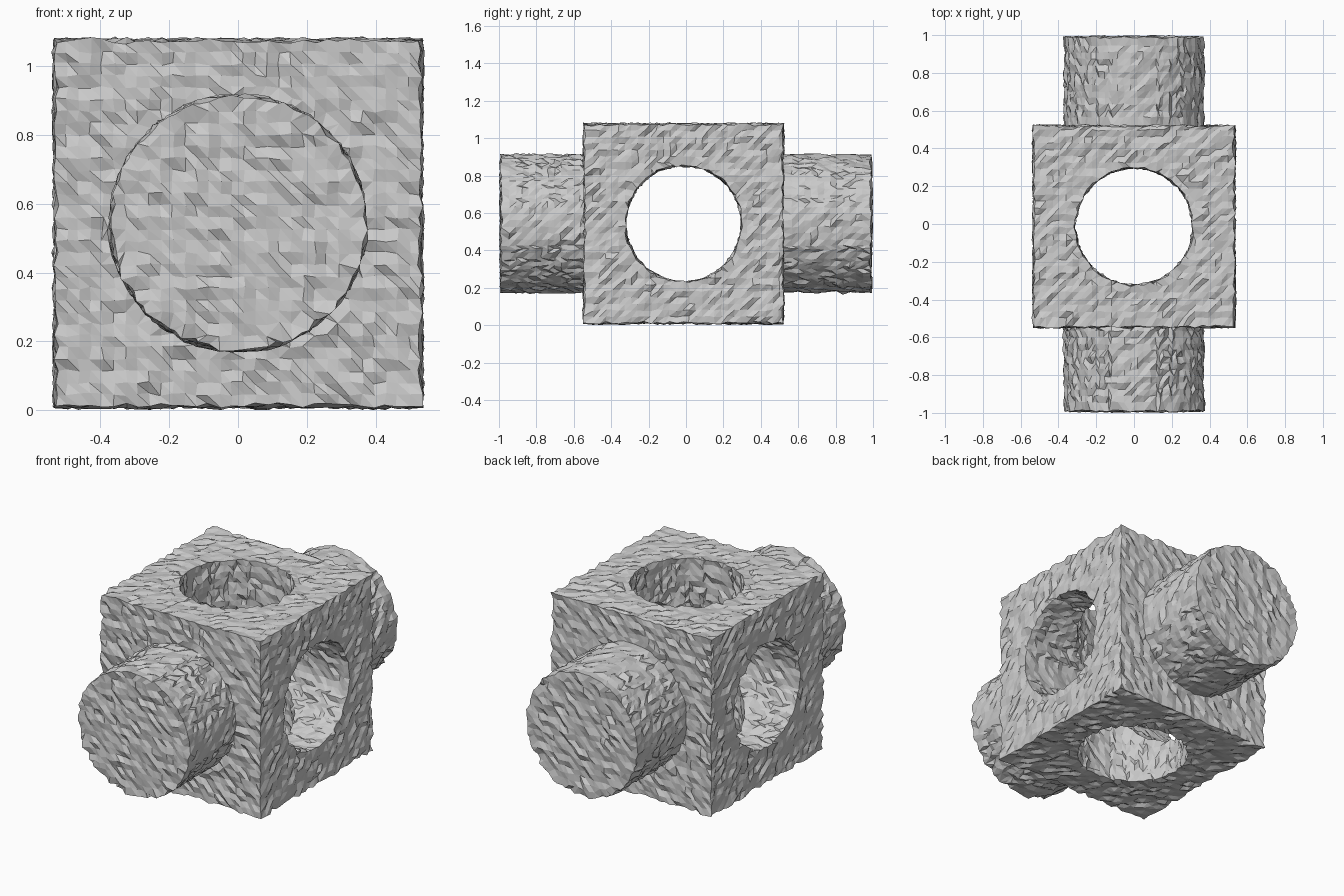
import bpy, random
from math import pi
from mathutils import Vector

random.seed(4)
if "Cube" in bpy.data.objects:
    bpy.data.objects.remove(bpy.data.objects["Cube"], do_unlink=True)

stone = bpy.data.materials.new("stone grey")
stone.use_nodes = True
GREY = (0.6, 0.6, 0.6, 1)
stone.diffuse_color = GREY
stone.node_tree.nodes["Principled BSDF"].inputs["Base Color"].default_value = GREY

CENTRE = Vector((0, -0.013, 0.543))
FRONT = -0.988


def cylinder(name, radius, depth, location, rotation):
    bpy.ops.mesh.primitive_cylinder_add(vertices=64, radius=radius, depth=depth,
                                        location=location, rotation=rotation)
    bpy.context.object.name = name
    return bpy.context.object


def apply(obj, kind, **settings):
    bpy.context.view_layer.objects.active = obj
    mod = obj.modifiers.new(kind.lower(), kind)
    for key, value in settings.items():
        setattr(mod, key, value)
    bpy.ops.object.modifier_apply(modifier=mod.name)


# Central block
bpy.ops.mesh.primitive_cube_add(size=1.06, location=CENTRE)
block = bpy.context.object
block.name = "rough_block_with_pegs"

# Solid peg front to back, bores from side to side and top to bottom
peg = cylinder("peg", 0.368, 2 * -FRONT, (0, 0, CENTRE.z), (pi / 2, 0, 0))
side_bore = cylinder("side_bore", 0.313, 3, CENTRE, (0, pi / 2, 0))
vertical_bore = cylinder("vertical_bore", 0.313, 3, CENTRE, (0, 0, 0))
for tool, operation in ((peg, "UNION"), (side_bore, "DIFFERENCE"),
                        (vertical_bore, "DIFFERENCE")):
    apply(block, "BOOLEAN", object=tool, operation=operation, solver="EXACT")
    bpy.data.objects.remove(tool, do_unlink=True)

# Even facets that keep the hard edges
apply(block, "REMESH", mode="SHARP", octree_depth=6, scale=0.9,
      use_remove_disconnected=False)
apply(block, "TRIANGULATE")

# Chipped surface; the front cap is nearly smooth
mesh = block.data
normals = [v.normal.copy() for v in mesh.vertices]
for v, normal in zip(mesh.vertices, normals):
    on_cap = v.co.y < FRONT + 0.01
    rough = 0.002 if on_cap else 0.009
    shake = Vector([random.uniform(-1, 1) for _ in range(3)])
    v.co += normal * random.uniform(-rough, rough) + shake * rough * 0.5

mesh.materials.clear()
mesh.materials.append(stone)
for face in mesh.polygons:
    face.material_index = 0
    face.use_smooth = False
